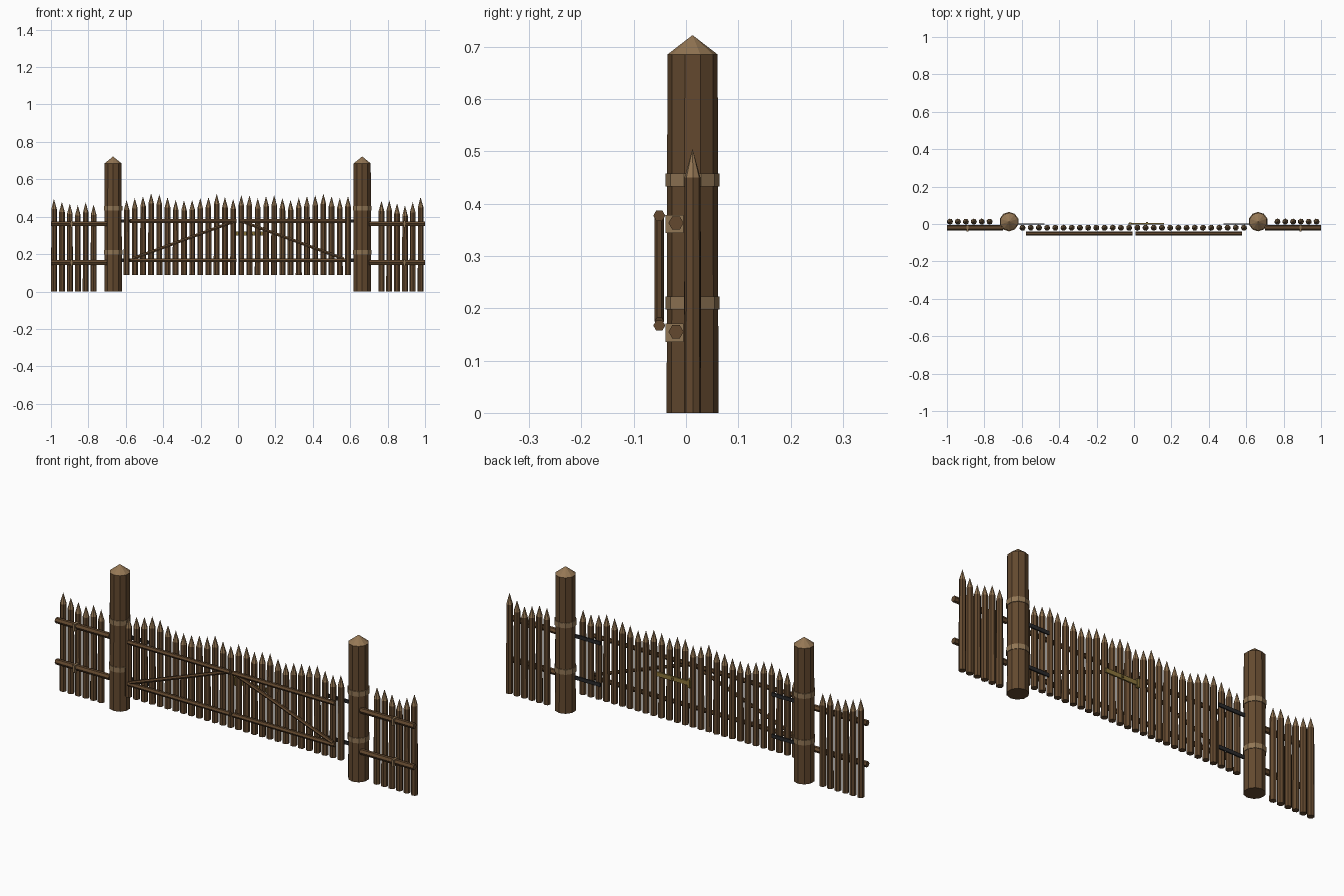
import bpy, bmesh, math, random
from mathutils import Vector

random.seed(4)
if "Cube" in bpy.data.objects:
    bpy.data.objects.remove(bpy.data.objects["Cube"])


def material(name, rgb, rough=0.9):
    m = bpy.data.materials.new(name)
    m.use_nodes = True
    m.diffuse_color = (*rgb, 1)
    bsdf = m.node_tree.nodes["Principled BSDF"]
    bsdf.inputs["Base Color"].default_value = (*rgb, 1)
    bsdf.inputs["Roughness"].default_value = rough
    return m


BARK = material("brown bark", (0.125, 0.066, 0.028))
CUT = material("pale cut wood", (0.30, 0.185, 0.09))
ROPE = material("tan rope", (0.28, 0.18, 0.09))
IRON = material("dark iron", (0.022, 0.022, 0.024))
BRASS = material("old brass", (0.26, 0.18, 0.045))


def finish(name, bm, *mats):
    bmesh.ops.recalc_face_normals(bm, faces=bm.faces)
    mesh = bpy.data.meshes.new(name)
    bm.to_mesh(mesh)
    bm.free()
    for m in mats:
        mesh.materials.append(m)
    obj = bpy.data.objects.new(name, mesh)
    bpy.context.collection.objects.link(obj)
    return obj


def log(bm, start, end, radius, sides, top=None, point=0.0, turn=0.0):
    """Straight faceted pole lying in an x-z plane, with an optional point in material 1."""
    start, end = Vector(start), Vector(end)
    axis = (end - start).normalized()
    side = Vector((0, 1, 0))
    other = axis.cross(side)

    def ring(centre, r):
        angles = [turn + math.tau * i / sides for i in range(sides)]
        return [bm.verts.new(centre + r * (side * math.cos(a) + other * math.sin(a)))
                for a in angles]

    low, high = ring(start, radius), ring(end, top or radius)
    bm.faces.new(low)
    for i in range(sides):
        j = (i + 1) % sides
        bm.faces.new((low[i], low[j], high[j], high[i]))
    if point:
        tip = bm.verts.new(end + axis * point)
        for i in range(sides):
            bm.faces.new((high[i], high[(i + 1) % sides], tip)).material_index = 1
    else:
        bm.faces.new(high)


def box(bm, centre, size):
    verts = bmesh.ops.create_cube(bm, size=1)["verts"]
    bmesh.ops.scale(bm, vec=size, verts=verts)
    bmesh.ops.translate(bm, vec=centre, verts=verts)


def palisade(name, first_x, last_x, y, foot, tops):
    """Row of sharpened stakes."""
    bm = bmesh.new()
    step = (last_x - first_x) / (len(tops) - 1)
    for i, top in enumerate(tops):
        x = first_x + step * i
        log(bm, (x, y, foot), (x, y, top - 0.055), 0.0165, 7,
            top=0.0155, point=0.055, turn=random.uniform(0, 1))
    return finish(name, bm, BARK, CUT)


# Gate posts with pointed caps and rope bands
for name, x in (("right", -0.668), ("left", 0.664)):
    bm = bmesh.new()
    log(bm, (x, 0.0125, 0), (x, 0.0125, 0.685), 0.0495, 10, top=0.048, point=0.037)
    finish(name + "_gate_post", bm, BARK, CUT)
    bm = bmesh.new()
    for z in (0.21, 0.445):
        log(bm, (x, 0.0125, z - 0.0125), (x, 0.0125, z + 0.0125), 0.052, 10)
    finish(name + "_post_bands", bm, ROPE)

# Side fence stakes
palisade("right_fence_stakes", -0.984, -0.772, 0.0125, 0,
         (0.495, 0.48, 0.47, 0.462, 0.477, 0.465))
palisade("left_fence_stakes", 0.767, 0.976, 0.0125, 0,
         (0.485, 0.487, 0.472, 0.46, 0.478, 0.505))

# Gate leaf stakes
palisade("right_gate_stakes", -0.596, -0.026, -0.02, 0.087,
         (0.49, 0.5, 0.51, 0.525, 0.52, 0.505, 0.49,
          0.488, 0.49, 0.5, 0.505, 0.523, 0.505, 0.495))
palisade("left_gate_stakes", 0.018, 0.588, -0.02, 0.087,
         (0.515, 0.515, 0.5, 0.51, 0.515, 0.5, 0.49,
          0.502, 0.51, 0.515, 0.523, 0.51, 0.5, 0.51))

for name, s in (("right", -1), ("left", 1)):
    # Fence rails and their lashings
    rails, lashes = bmesh.new(), bmesh.new()
    for z in (0.155, 0.363):
        log(rails, (s * 0.7, -0.019, z), (s, -0.019, z), 0.0145, 6)
        box(lashes, (s * 0.89, -0.022, z - 0.002), (0.012, 0.034, 0.035))
    finish(name + "_fence_rails", rails, BARK)
    finish(name + "_rail_lashings", lashes, ROPE)

    # Gate rails and diagonal brace
    frame = bmesh.new()
    for z in (0.167, 0.377):
        log(frame, (s * 0.007, -0.051, z), (s * 0.577, -0.051, z), 0.0115, 6)
    log(frame, (s * 0.565, -0.051, 0.175), (s * 0.03, -0.051, 0.372), 0.009, 6)
    finish(name + "_gate_frame", frame, BARK)

    # Iron hinge straps on the back
    straps = bmesh.new()
    for z in (0.167, 0.377):
        box(straps, (s * 0.55, -0.001, z), (0.145, 0.006, 0.018))
    finish(name + "_hinge_straps", straps, IRON)

# Sliding latch bar with keeper and knob
bm = bmesh.new()
box(bm, (0.066, 0.002, 0.31), (0.19, 0.007, 0.022))
box(bm, (-0.02, 0.003, 0.31), (0.014, 0.012, 0.042))
box(bm, (0.07, 0.008, 0.31), (0.01, 0.008, 0.01))
finish("latch_bar", bm, BRASS)
